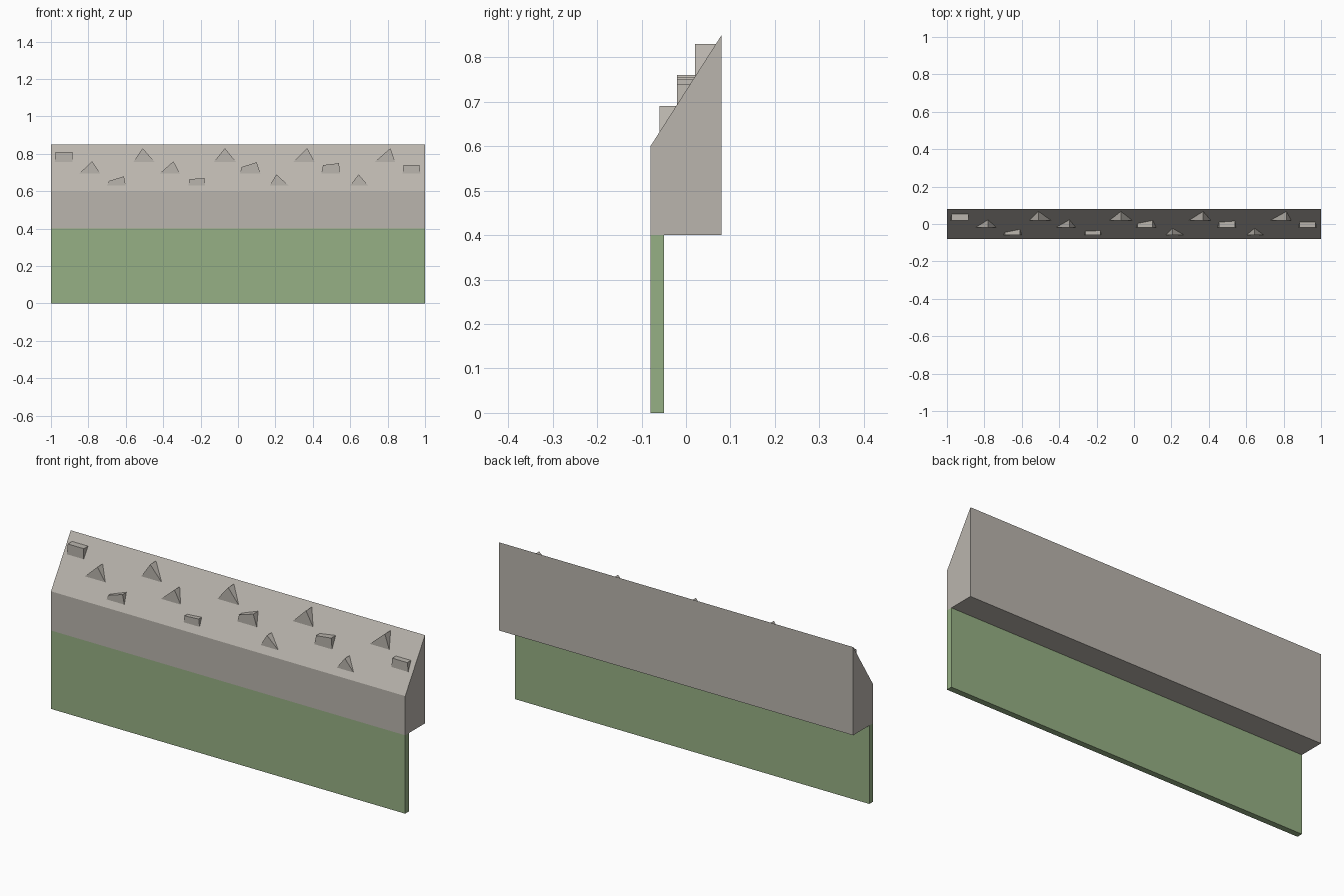
import bpy
import bmesh

cube = bpy.data.objects.get("Cube")
if cube:
    bpy.data.objects.remove(cube, do_unlink=True)


def material(name, rgb):
    # Convert display values to linear
    linear = [((c + 0.055) / 1.055) ** 2.4 for c in rgb]
    mat = bpy.data.materials.new(name)
    mat.use_nodes = True
    mat.diffuse_color = (*linear, 1)
    mat.node_tree.nodes["Principled BSDF"].inputs["Base Color"].default_value = (*linear, 1)
    return mat


def extrude_profile(name, profile, direction, mat):
    """Fill a planar outline and extrude it along a direction into a closed solid."""
    bm = bmesh.new()
    face = bm.faces.new([bm.verts.new(p) for p in profile])
    result = bmesh.ops.extrude_face_region(bm, geom=[face], use_keep_orig=True)
    moved = [v for v in result["geom"] if isinstance(v, bmesh.types.BMVert)]
    bmesh.ops.translate(bm, verts=moved, vec=direction)
    bmesh.ops.recalc_face_normals(bm, faces=bm.faces)
    mesh = bpy.data.meshes.new(name)
    bm.to_mesh(mesh)
    bm.free()
    mesh.materials.append(mat)
    obj = bpy.data.objects.new(name, mesh)
    bpy.context.collection.objects.link(obj)
    return obj


stone = material("warm grey stone", (0.73, 0.71, 0.68))
green = material("moss green", (0.59, 0.69, 0.52))

FRONT, BACK = -0.08, 0.08
BASE, EAVE, RIDGE = 0.4, 0.6, 0.85
SLOPE = (RIDGE - EAVE) / (BACK - FRONT)


def slope_z(y):
    return EAVE + (y - FRONT) * SLOPE


def slope_y(z):
    return FRONT + (z - EAVE) / SLOPE


# Sloped coping and the thin panel below its front edge
coping = [(FRONT, BASE), (BACK, BASE), (BACK, RIDGE), (FRONT, EAVE)]
extrude_profile("sloped_coping", [(-1, y, z) for y, z in coping], (2, 0, 0), stone)
panel = [(FRONT, 0), (-0.05, 0), (-0.05, BASE), (FRONT, BASE)]
extrude_profile("front_panel", [(-1, y, z) for y, z in panel], (2, 0, 0), green)

# Stones per row: left x, right x, then top points (x, z)
rows = {
    "upper": (0.02, [
        (-0.98, -0.885, [(-0.885, 0.81), (-0.975, 0.81)]),
        (-0.56, -0.445, [(-0.51, 0.83)]),
        (-0.13, -0.01, [(-0.07, 0.83)]),
        (0.295, 0.41, [(0.37, 0.83)]),
        (0.73, 0.84, [(0.815, 0.83)]),
    ]),
    "middle": (-0.02, [
        (-0.85, -0.735, [(-0.78, 0.76)]),
        (-0.42, -0.31, [(-0.345, 0.76)]),
        (0.01, 0.12, [(0.1, 0.755), (0.02, 0.73)]),
        (0.445, 0.545, [(0.54, 0.75), (0.455, 0.74)]),
        (0.88, 0.975, [(0.97, 0.74), (0.885, 0.74)]),
    ]),
    "lower": (-0.06, [
        (-0.7, -0.6, [(-0.61, 0.68), (-0.69, 0.655)]),
        (-0.265, -0.175, [(-0.18, 0.67), (-0.26, 0.665)]),
        (0.17, 0.27, [(0.205, 0.69)]),
        (0.6, 0.695, [(0.645, 0.69)]),
    ]),
}

# Small angular stones jutting from the slope, embedded at the back
for row, (y, stones) in rows.items():
    foot = slope_z(y)
    for i, (left, right, top) in enumerate(stones, 1):
        outline = [(left, foot), (right, foot)] + top
        depth = slope_y(max(z for _, z in top)) - y + 0.002
        extrude_profile(f"{row}_stone_{i}", [(x, y, z) for x, z in outline],
                        (0, depth, 0), stone)
